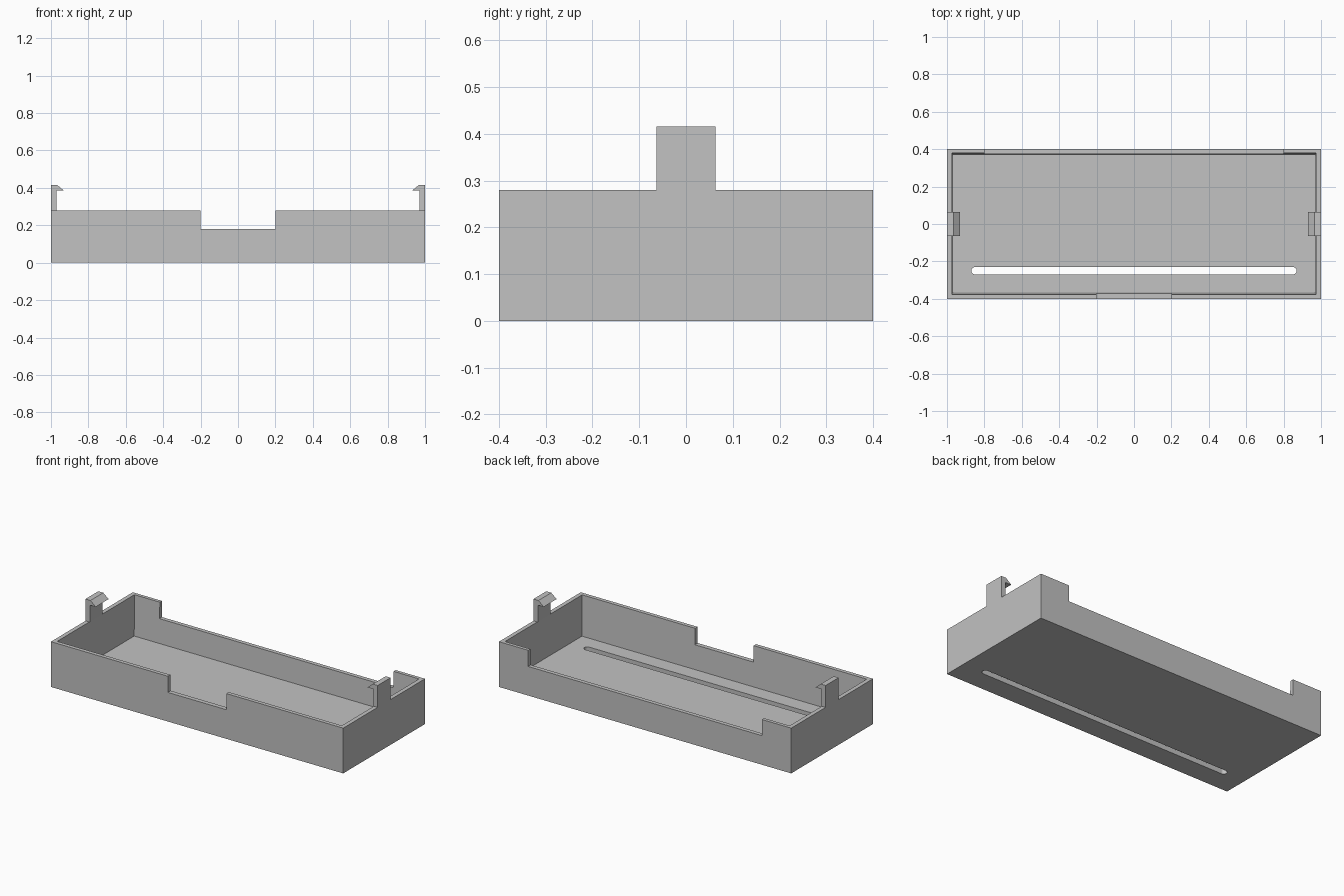
import bpy, bmesh, math

if "Cube" in bpy.data.objects:
    bpy.data.objects.remove(bpy.data.objects["Cube"], do_unlink=True)

HEIGHT, FLOOR, NOTCH = 0.28, 0.03, 0.18

grey = bpy.data.materials.new("light_grey_plastic")
grey.use_nodes = True
colour = (0.54, 0.54, 0.54, 1)
grey.diffuse_color = colour
grey.node_tree.nodes["Principled BSDF"].inputs["Base Color"].default_value = colour


def loft(name, lower, upper):
    """Closed solid between two matching loops of points."""
    bm = bmesh.new()
    a = [bm.verts.new(p) for p in lower]
    b = [bm.verts.new(p) for p in upper]
    bm.faces.new(a)
    bm.faces.new(b)
    n = len(a)
    for i in range(n):
        j = (i + 1) % n
        bm.faces.new((a[i], a[j], b[j], b[i]))
    bmesh.ops.recalc_face_normals(bm, faces=bm.faces)
    mesh = bpy.data.meshes.new(name)
    bm.to_mesh(mesh)
    bm.free()
    mesh.materials.append(grey)
    obj = bpy.data.objects.new(name, mesh)
    bpy.context.collection.objects.link(obj)
    return obj


def rect(x0, x1, y0, y1, z):
    return [(x0, y0, z), (x1, y0, z), (x1, y1, z), (x0, y1, z)]


def box(name, x0, x1, y0, y1, z0, z1):
    return loft(name, rect(x0, x1, y0, y1, z0), rect(x0, x1, y0, y1, z1))


def cut(target, cutter):
    mod = target.modifiers.new(cutter.name, "BOOLEAN")
    mod.operation, mod.solver, mod.object = "DIFFERENCE", "EXACT", cutter
    bpy.context.view_layer.objects.active = target
    bpy.ops.object.modifier_apply(modifier=mod.name)
    bpy.data.objects.remove(cutter, do_unlink=True)


# Open tray with slightly drafted inner walls
tray = box("tray", -1, 1, -0.4, 0.4, 0, HEIGHT)
cut(tray, loft("cavity", rect(-0.968, 0.968, -0.366, 0.368, FLOOR),
               rect(-0.974, 0.974, -0.376, 0.379, HEIGHT + 0.001)))

# Narrow front notch and wide back notch in the rim
cut(tray, box("front_notch", -0.2, 0.2, -0.5, -0.3, NOTCH, 0.5))
cut(tray, box("back_notch", -0.8, 0.8, 0.3, 0.5, NOTCH, 0.5))

# Long round-ended slot through the floor
radius, reach, steps = 0.02, 0.85, 12
slot = []
for side in (1, -1):
    for i in range(steps + 1):
        t = math.pi * (i / steps - 0.5)
        slot.append((side * (reach + radius * math.cos(t)),
                     -0.25 + side * radius * math.sin(t)))
cut(tray, loft("slot", [(x, y, -0.1) for x, y in slot],
               [(x, y, 0.1) for x, y in slot]))

# Snap clips with inward hooks on the two short walls
hook = [(1, HEIGHT), (1, 0.415), (0.966, 0.415), (0.93, 0.385),
        (0.97, 0.385), (0.97, HEIGHT)]
for name, side in (("left_clip", 1), ("right_clip", -1)):
    loft(name, [(side * x, -0.063, z) for x, z in hook],
         [(side * x, 0.063, z) for x, z in hook])
